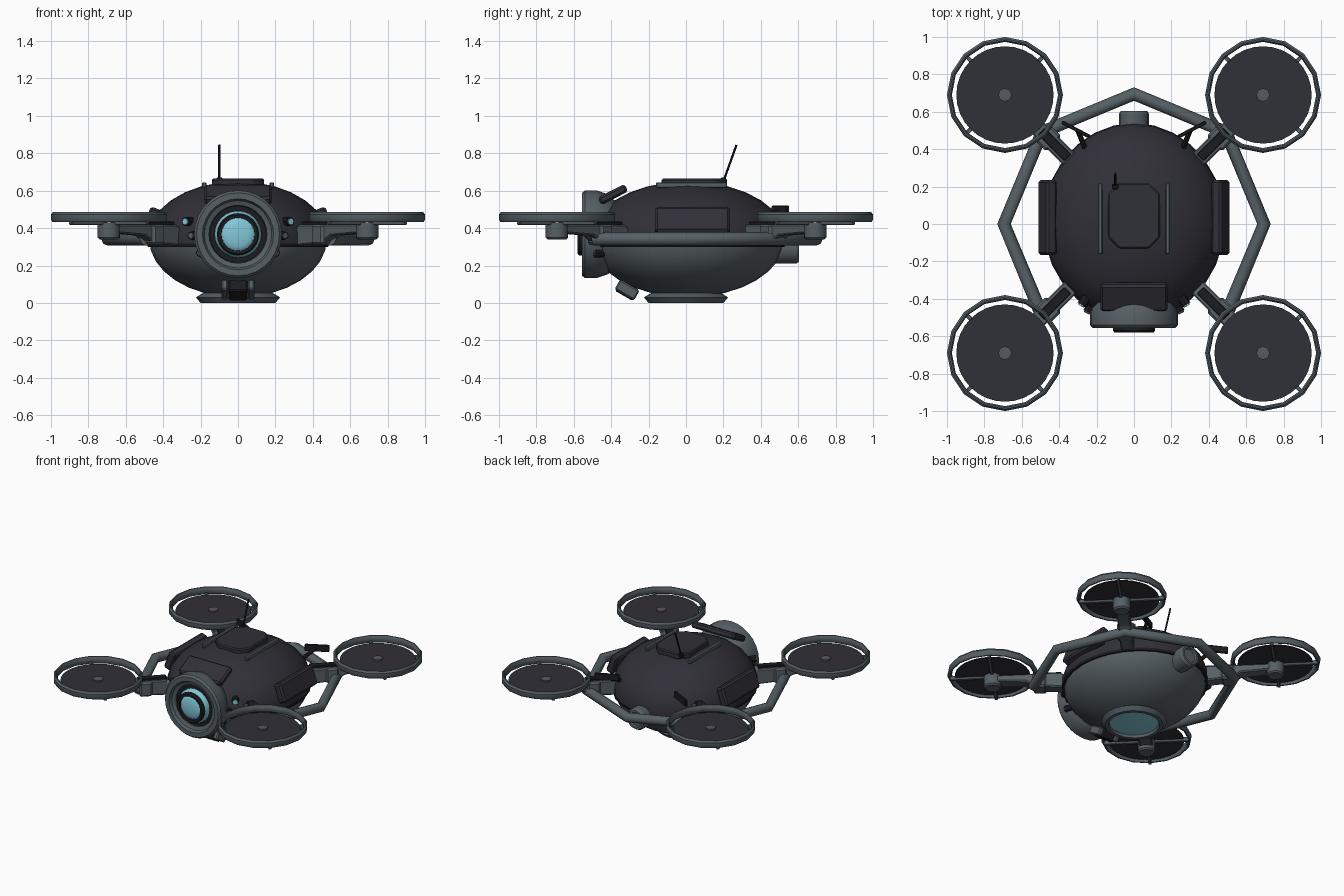
import bpy, bmesh
from math import sin, cos, pi, radians, atan2
from mathutils import Vector

if "Cube" in bpy.data.objects:
    bpy.data.objects.remove(bpy.data.objects["Cube"])


def material(name, r, g, b):
    m = bpy.data.materials.new(name)
    m.use_nodes = True
    m.diffuse_color = (r, g, b, 1)
    m.node_tree.nodes["Principled BSDF"].inputs["Base Color"].default_value = (r, g, b, 1)
    return m


DARK = material("dark shell", .03, .029, .04)
GRAY = material("gray metal", .092, .116, .13)
BLACK = material("black trim", .012, .012, .015)
GLASS = material("blue glass", .23, .58, .7)
HUB = material("hub gray", .1, .096, .12)


def finish(name, bm, mat, loc=(0, 0, 0), rot=(0, 0, 0), scale=(1, 1, 1)):
    bmesh.ops.recalc_face_normals(bm, faces=bm.faces)
    me = bpy.data.meshes.new(name)
    bm.to_mesh(me)
    bm.free()
    me.materials.append(mat)
    ob = bpy.data.objects.new(name, me)
    bpy.context.collection.objects.link(ob)
    ob.location, ob.rotation_euler, ob.scale = loc, rot, scale
    bpy.ops.object.select_all(action='DESELECT')
    ob.select_set(True)
    bpy.context.view_layer.objects.active = ob
    bpy.ops.object.shade_smooth_by_angle(angle=radians(32))
    return ob


def lathe(name, profile, mat, n=24, closed=False, **place):
    """Spin (radius, height) points about local z."""
    bm = bmesh.new()
    vs = [bm.verts.new((r, 0, h)) for r, h in profile]
    pairs = list(zip(vs, vs[1:])) + ([(vs[-1], vs[0])] if closed else [])
    edges = [bm.edges.new(p) for p in pairs]
    bmesh.ops.spin(bm, geom=vs + edges, cent=(0, 0, 0), axis=(0, 0, 1),
                   angle=2 * pi, steps=n, use_merge=True)
    bmesh.ops.remove_doubles(bm, verts=bm.verts, dist=.0005)
    return finish(name, bm, mat, **place)


def prism(name, outline, depth, mat, bevel=0, **place):
    """Extrude an xy outline along local z, centred."""
    bm = bmesh.new()
    f = bm.faces.new([bm.verts.new((x, y, -depth / 2)) for x, y in outline])
    top = bmesh.ops.extrude_face_region(bm, geom=[f])["geom"]
    bmesh.ops.translate(bm, vec=(0, 0, depth),
                        verts=[v for v in top if isinstance(v, bmesh.types.BMVert)])
    if bevel:
        bmesh.ops.bevel(bm, geom=bm.edges[:], offset=bevel, segments=1, affect='EDGES')
    return finish(name, bm, mat, **place)


def box(name, size, mat, bevel=.008, **place):
    x, y, z = (s / 2 for s in size)
    return prism(name, [(-x, -y), (x, -y), (x, y), (-x, y)], 2 * z, mat, bevel, **place)


def rod(name, a, b, r, mat, n=8):
    a, b = Vector(a), Vector(b)
    d = b - a
    return lathe(name, [(0, 0), (r, 0), (r, d.length), (0, d.length)], mat, n,
                 loc=a, rot=d.to_track_quat('Z', 'Y').to_euler())


def arc(r, h, mid, a0, a1, n):
    angles = [radians(a0 + (a1 - a0) * i / n) for i in range(n + 1)]
    return [(max(r * cos(a), 0), mid + h * sin(a)) for a in angles]


# Body: dark upper shell, black seam and gray belly
oval = (1, 1.09, 1)
lathe("upper_shell", arc(.485, .31, .34, -6, 90, 8), DARK, 28, loc=(0, .01, 0), scale=oval)
lathe("belly", arc(.475, .31, .34, -90, 0, 8), GRAY, 28, loc=(0, .01, 0), scale=oval)
lathe("body_seam", [(.45, .3), (.482, .3), (.486, .318), (.45, .318)], BLACK, 28, True,
      loc=(0, .01, 0), scale=oval)

# Bottom sensor with its flared ring
lathe("bottom_ring", [(.17, .06), (.2, .045), (.225, .03), (.2, 0), (.175, 0), (.17, .02)],
      GRAY, 24, True)
lathe("bottom_lens", [(0, .012), (.1, .014), (.172, .02), (.172, .05), (0, .05)], GLASS, 24)

# Front camera
front = dict(loc=(0, 0, .367), rot=(pi / 2, 0, 0))
lathe("camera_housing", [(0, .34), (.17, .37), (.215, .42), (.235, .48), (.235, .54),
                         (.222, .555), (.19, .555), (.18, .535), (.155, .525),
                         (.15, .48), (0, .48)], GRAY, 28, **front)
lathe("camera_barrel", [(.152, .5), (.152, .518), (.125, .518), (.125, .5)], BLACK, 24, True, **front)
lathe("outer_lens", [(.126, .5), (.126, .53), (.112, .555), (.08, .562), (0, .562)], GLASS, 24, **front)
lathe("lens_ring", [(.088, .54), (.113, .54), (.113, .57), (.105, .58), (.088, .578)],
      BLACK, 24, True, **front)
lathe("inner_lens", arc(.09, .02, .557, 0, 90, 4), GLASS, 24, **front)
box("camera_cover", (.36, .16, .045), DARK, .012, loc=(0, -.39, .58), rot=(radians(27), 0, 0))

# Chin hinge below the camera
box("chin_hinge", (.1, .11, .07), BLACK, loc=(0, -.315, .068), rot=(radians(-30), 0, 0))
for s in (-1, 1):
    box("chin_bracket", (.035, .12, .06), GRAY, loc=(s * .07, -.315, .07), rot=(radians(-30), 0, 0))

# Roof hatch, rails and antenna
hatch = [(-.14, -.07), (-.08, -.13), (.08, -.13), (.14, -.07),
         (.14, .16), (.08, .22), (-.08, .22), (-.14, .16)]
prism("roof_hatch", hatch, .045, DARK, .008, loc=(0, 0, .643))
box("antenna_base", (.035, .03, .03), BLACK, .005, loc=(-.1, .2, .655))
rod("antenna", (-.1, .2, .65), (-.1, .27, .845), .006, BLACK)

# Rear port
lathe("rear_port", [(0, .45), (.08, .45), (.08, .59), (.07, .605), (.055, .605),
                    (.05, .59), (0, .59)], GRAY, 16, loc=(0, 0, .29), rot=(-pi / 2, 0, 0))

# Parts on both sides of the body
for s in (-1, 1):
    box("roof_rail", (.025, .38, .03), GRAY, .005, loc=(s * .18, .03, .63))
    box("side_panel", (.06, .4, .14), DARK, .012, loc=(s * .462, .035, .44),
        rot=(0, -s * radians(20), 0))
    box("rear_fin", (.17, .02, .05), BLACK, .004, loc=(s * .31, .505, .495),
        rot=(0, 0, s * radians(28)))
    rod("rear_fin_stem", (s * .26, .4, .44), (s * .3, .5, .49), .014, BLACK)
    for x, y, z, r, mat in ((.28, -.432, .435, .018, GLASS), (.25, -.47, .36, .016, GRAY),
                            (.2, -.49, .27, .02, GRAY)):
        rod("front_sensor_rim", (s * x * .9, y * .9, z), (s * x, y, z), r + .007, BLACK)
        rod("front_sensor", (s * x * .9, y * .9, z), (s * x * 1.015, y * 1.015, z), r, mat)

# Seven-cornered guard frame, open at the front
curve = bpy.data.curves.new("guard_frame", 'CURVE')
curve.dimensions = '3D'
curve.bevel_depth = .036
curve.bevel_resolution = 2
curve.use_fill_caps = True
path = curve.splines.new('POLY')
path.points.add(6)
for i, p in enumerate(path.points):
    a = radians(-45 + 45 * i)
    p.co = (.695 * cos(a), .695 * sin(a), 0, 1)
curve.materials.append(GRAY)
frame = bpy.data.objects.new("guard_frame", curve)
frame.location.z = .342
bpy.context.collection.objects.link(frame)

# Four rotors with arms, motors, spokes and rings
arm = [(.4, .3), (.48, .4), (.5, .42), (.976, .42), (.976, .375), (.74, .36), (.68, .32)]
for sx in (-1, 1):
    for sy in (-1, 1):
        a = atan2(sy, sx)
        c = Vector((sx * .69, sy * .69, 0))
        prism("rotor_arm", arm, .09, GRAY, .008, rot=(pi / 2, 0, a))
        box("arm_clamp", (.09, .115, .11), GRAY, .012,
            loc=(.65 * cos(a), .65 * sin(a), .365), rot=(0, 0, a))
        box("arm_sleeve", (.2, .05, .02), BLACK, .004,
            loc=(.6 * cos(a), .6 * sin(a), .425), rot=(0, 0, a))
        lathe("motor", [(0, .34), (.05, .34), (.06, .35), (.06, .43), (0, .43)], GRAY, 16, loc=c)
        lathe("rotor_disc", [(0, .436), (.26, .436), (.26, .442), (0, .442)], DARK, 32, loc=c)
        lathe("rotor_cap", [(0, .44), (.036, .44), (.036, .452), (0, .455)], HUB, 8, loc=c)
        lathe("rotor_ring", [(.284, .445), (.292, .432), (.302, .432), (.31, .445),
                             (.31, .472), (.3, .486), (.292, .486), (.284, .472)],
              GRAY, 16, True, loc=c)
        for turn in (-90, 0, 90):
            b = a + radians(turn)
            box("rotor_spoke", (.27, .022, .018), GRAY, .003,
                loc=c + Vector((.155 * cos(b), .155 * sin(b), .426)), rot=(0, 0, b))
            box("spoke_tip", (.04, .022, .03), GRAY, .003,
                loc=c + Vector((.275 * cos(b), .275 * sin(b), .433)), rot=(0, 0, b))
